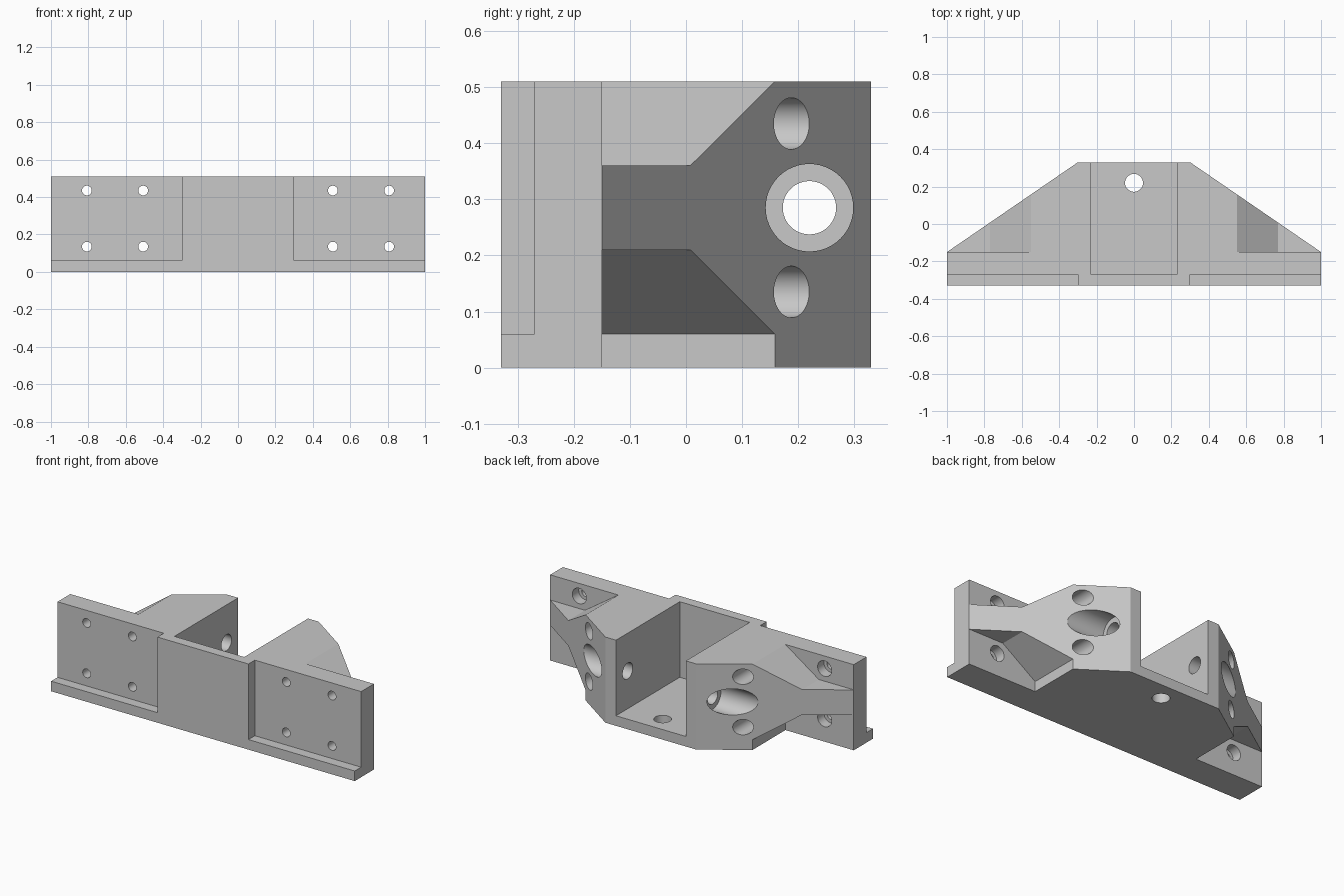
import bpy, bmesh
from mathutils import Vector, Matrix

old = bpy.data.objects.get("Cube")
if old:
    bpy.data.objects.remove(old, do_unlink=True)

grey = bpy.data.materials.new("plain_grey")
grey.use_nodes = True
colour = (0.58, 0.58, 0.58, 1)
grey.diffuse_color = colour
grey.node_tree.nodes["Principled BSDF"].inputs["Base Color"].default_value = colour


def add_object(name, bm):
    bmesh.ops.recalc_face_normals(bm, faces=bm.faces)
    mesh = bpy.data.meshes.new(name)
    bm.to_mesh(mesh)
    bm.free()
    mesh.materials.append(grey)
    ob = bpy.data.objects.new(name, mesh)
    bpy.context.collection.objects.link(ob)
    return ob


def prism(name, points, direction):
    """Extrude a closed 3D outline along a direction."""
    bm = bmesh.new()
    face = bm.faces.new([bm.verts.new(p) for p in points])
    ext = bmesh.ops.extrude_face_region(bm, geom=[face])
    verts = [g for g in ext["geom"] if isinstance(g, bmesh.types.BMVert)]
    bmesh.ops.translate(bm, verts=verts, vec=direction)
    return add_object(name, bm)


def box(name, x, y, z):
    outline = [(x[0], y[0], z[0]), (x[1], y[0], z[0]), (x[1], y[1], z[0]), (x[0], y[1], z[0])]
    return prism(name, outline, (0, 0, z[1] - z[0]))


def rod(name, start, end, radius):
    """Cylinder between two points."""
    a, b = Vector(start), Vector(end)
    turn = (b - a).to_track_quat('Z', 'Y').to_matrix().to_4x4()
    bm = bmesh.new()
    bmesh.ops.create_cone(bm, cap_ends=True, segments=48, radius1=radius, radius2=radius,
                          depth=(b - a).length, matrix=Matrix.Translation((a + b) / 2) @ turn)
    return add_object(name, bm)


HEIGHT, LIP, MID = 0.51, 0.06, 0.285
FRONT, RECESS, PLATE, BACK = -0.33, -0.27, -0.15, 0.33

# Main body: plate with tapered back
body = prism("bracket_body", [(-1, FRONT, 0), (1, FRONT, 0), (1, PLATE, 0),
                              (0.3, BACK, 0), (-0.3, BACK, 0), (-1, PLATE, 0)], (0, 0, HEIGHT))

# Central pocket, floor hole and cross bore
cutters = [
    box("centre_pocket", (-0.23, 0.23), (RECESS, 0.5), (LIP, 0.7)),
    rod("floor_hole", (0, 0.22, -0.1), (0, 0.22, 0.2), 0.048),
    rod("cross_bore", (-0.8, 0.22, MID), (0.8, 0.22, MID), 0.0475),
]

for s in (-1, 1):
    # Stepped front seat and the wide bore in the sloping back
    cutters.append(box("front_seat", (0.3 * s, 1.2 * s), (-0.5, RECESS), (LIP, 0.7)))
    cutters.append(rod("wide_bore", (0.33 * s, 0.22, MID), (0.8 * s, 0.22, MID), 0.078))
    # Pockets above and below the tapered rib
    upper = [(0.55, 0.7), (0.55, HEIGHT), (0.77, 0.36), (1.2, 0.36), (1.2, 0.7)]
    lower = [(0.55, -0.2), (0.55, LIP), (0.77, 0.21), (1.2, 0.21), (1.2, -0.2)]
    for name, shape in (("upper_pocket", upper), ("lower_pocket", lower)):
        cutters.append(prism(name, [(x * s, PLATE, z) for x, z in shape], (0, 0.7, 0)))
    # Screw holes with wider bores from the back
    for x in (0.507 * s, 0.808 * s):
        for z in (MID - 0.15, MID + 0.15):
            cutters.append(rod("screw_bore", (x, -0.21, z), (x, 0.6, z), 0.046))
            cutters.append(rod("screw_hole", (x, -0.5, z), (x, 0, z), 0.026))

# Cut everything out of the body
bpy.context.view_layer.objects.active = body
for cutter in cutters:
    cutter.hide_render = True
    mod = body.modifiers.new(cutter.name, 'BOOLEAN')
    mod.operation = 'DIFFERENCE'
    mod.solver = 'EXACT'
    mod.object = cutter
    bpy.ops.object.modifier_apply(modifier=mod.name)
    bpy.data.objects.remove(cutter, do_unlink=True)

# Smooth bores with crisp edges
bpy.ops.object.select_all(action='DESELECT')
body.select_set(True)
bpy.ops.object.shade_smooth_by_angle(angle=0.5)
